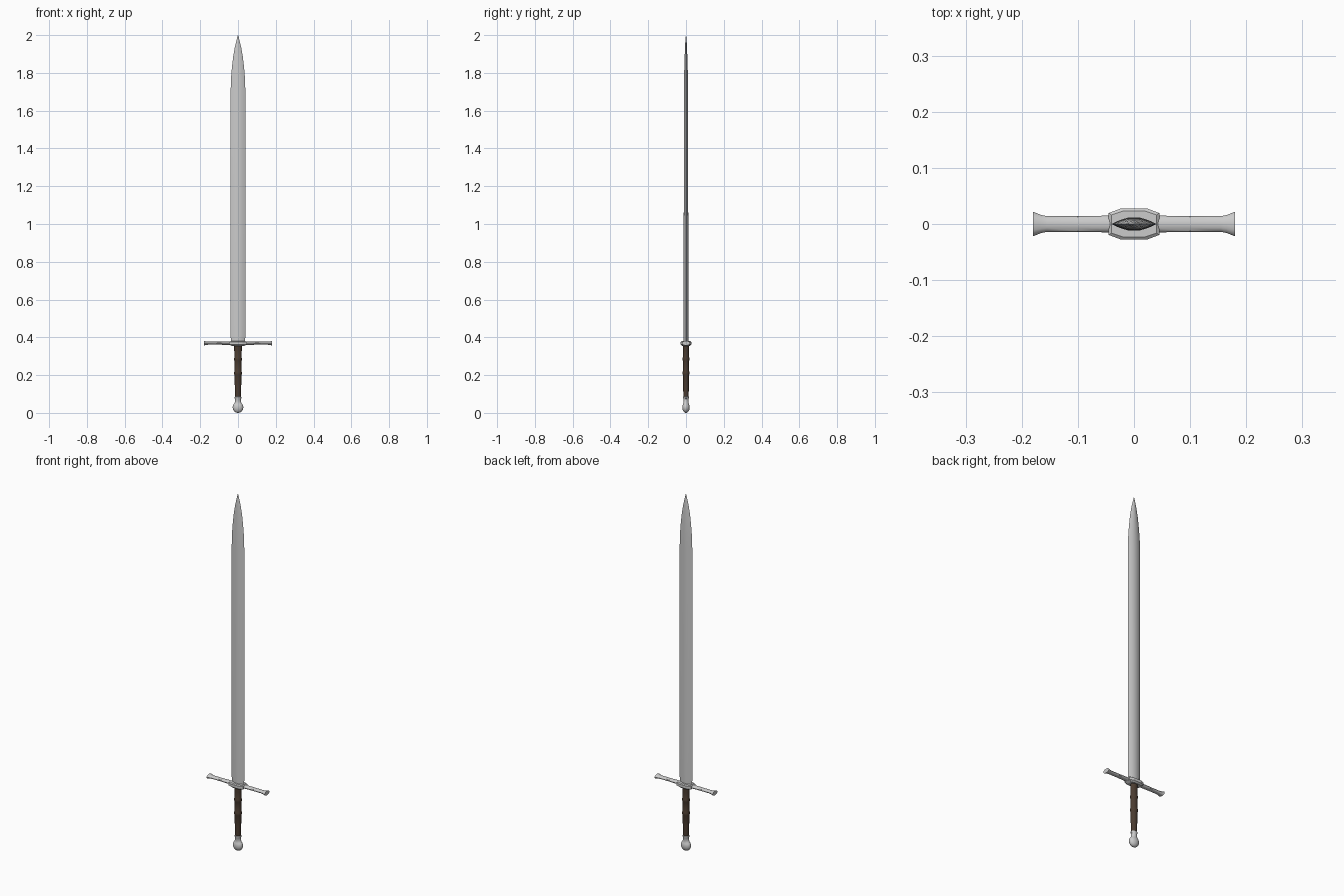
import bpy, bmesh
from math import sin, cos, pi

if "Cube" in bpy.data.objects:
    bpy.data.objects.remove(bpy.data.objects["Cube"])


def loft(name, section, stations, axis="z", z0=0.0, angle=35, color=None):
    """Skin scaled copies of a section; stations are (position, half_a, half_b)."""
    bm = bmesh.new()
    rings = []
    for p, a, b in stations:
        ring = []
        for u, v in section:
            co = (u * a, v * b, p) if axis == "z" else (p, u * a, z0 + v * b)
            ring.append(bm.verts.new(co))
        rings.append(ring)
    n = len(section)
    for r, s in zip(rings, rings[1:]):
        for i in range(n):
            bm.faces.new((r[i], r[(i + 1) % n], s[(i + 1) % n], s[i]))
    bm.faces.new(rings[0][::-1])
    bm.faces.new(rings[-1])
    bmesh.ops.recalc_face_normals(bm, faces=bm.faces)
    mesh = bpy.data.meshes.new(name)
    bm.to_mesh(mesh)
    bm.free()
    obj = bpy.data.objects.new(name, mesh)
    bpy.context.collection.objects.link(obj)
    if color:
        mat = bpy.data.materials.new(name + "_material")
        mat.diffuse_color = color
        mat.use_nodes = True
        mat.node_tree.nodes["Principled BSDF"].inputs["Base Color"].default_value = mat.diffuse_color
        mesh.materials.append(mat)
    bpy.ops.object.select_all(action="DESELECT")
    obj.select_set(True)
    bpy.context.view_layer.objects.active = obj
    bpy.ops.object.shade_smooth_by_angle(angle=angle * pi / 180)
    return obj


def circle(n):
    return [(cos(2 * pi * i / n), sin(2 * pi * i / n)) for i in range(n)]


def mirrored(half):
    return [(-p, a, b) for p, a, b in reversed(half)] + half


# Blade: lens section, parallel edges, curved point
half_lens = [(1, 0), (0.8, 0.34), (0.55, 0.68), (0.28, 0.93), (0, 1),
             (-0.28, 0.93), (-0.55, 0.68), (-0.8, 0.34)]
lens = half_lens + [(-u, -v) for u, v in half_lens]
loft("blade", lens, [
    (0.365, 0.035, 0.012), (0.385, 0.037, 0.012), (0.41, 0.040, 0.012),
    (1.0, 0.040, 0.012), (1.70, 0.039, 0.011), (1.77, 0.037, 0.010),
    (1.83, 0.032, 0.009), (1.89, 0.025, 0.007), (1.94, 0.016, 0.005),
    (1.98, 0.006, 0.003), (2.0, 0.0006, 0.0006)])

# Crossguard: slim bars with flared ends
loft("guard_bar", circle(12), mirrored([
    (0.04, 0.015, 0.009), (0.10, 0.014, 0.008), (0.155, 0.014, 0.008),
    (0.165, 0.016, 0.009), (0.18, 0.022, 0.012)]), axis="x", z0=0.369)

# Guard centre block with bevelled corners
block = [(1, 0.7), (0.5, 1), (-0.5, 1), (-1, 0.7),
         (-1, -0.7), (-0.5, -1), (0.5, -1), (1, -0.7)]
loft("guard_block", block, [
    (0.354, 0.032, 0.020), (0.361, 0.045, 0.028),
    (0.376, 0.045, 0.028), (0.380, 0.040, 0.023)], angle=20)

# Leather grip with raised bands
grip = [(0.08, 0.015, 0.014), (0.14, 0.017, 0.015)]
for z in (0.21, 0.285):
    grip += [(z - 0.012, 0.0185, 0.0155), (z - 0.006, 0.020, 0.018),
             (z + 0.006, 0.020, 0.018), (z + 0.012, 0.0185, 0.0155)]
grip += [(0.33, 0.020, 0.016), (0.358, 0.020, 0.016)]
loft("grip", circle(20), grip, color=(0.07, 0.045, 0.03, 1))

# Pommel: flattened ball with a short neck
ball = [(0.028 - 0.028 * cos(t * pi / 12), 0.028 * sin(t * pi / 12) + 0.0004,
         0.019 * sin(t * pi / 12) + 0.0004) for t in range(10)]
# shift the ball so its underside meets the ground
loft("pommel", circle(24), [(z * 1.05, a, b) for z, a, b in ball] + [
    (0.058, 0.016, 0.014), (0.074, 0.015, 0.014), (0.078, 0.018, 0.016),
    (0.084, 0.018, 0.016), (0.086, 0.015, 0.014)])
